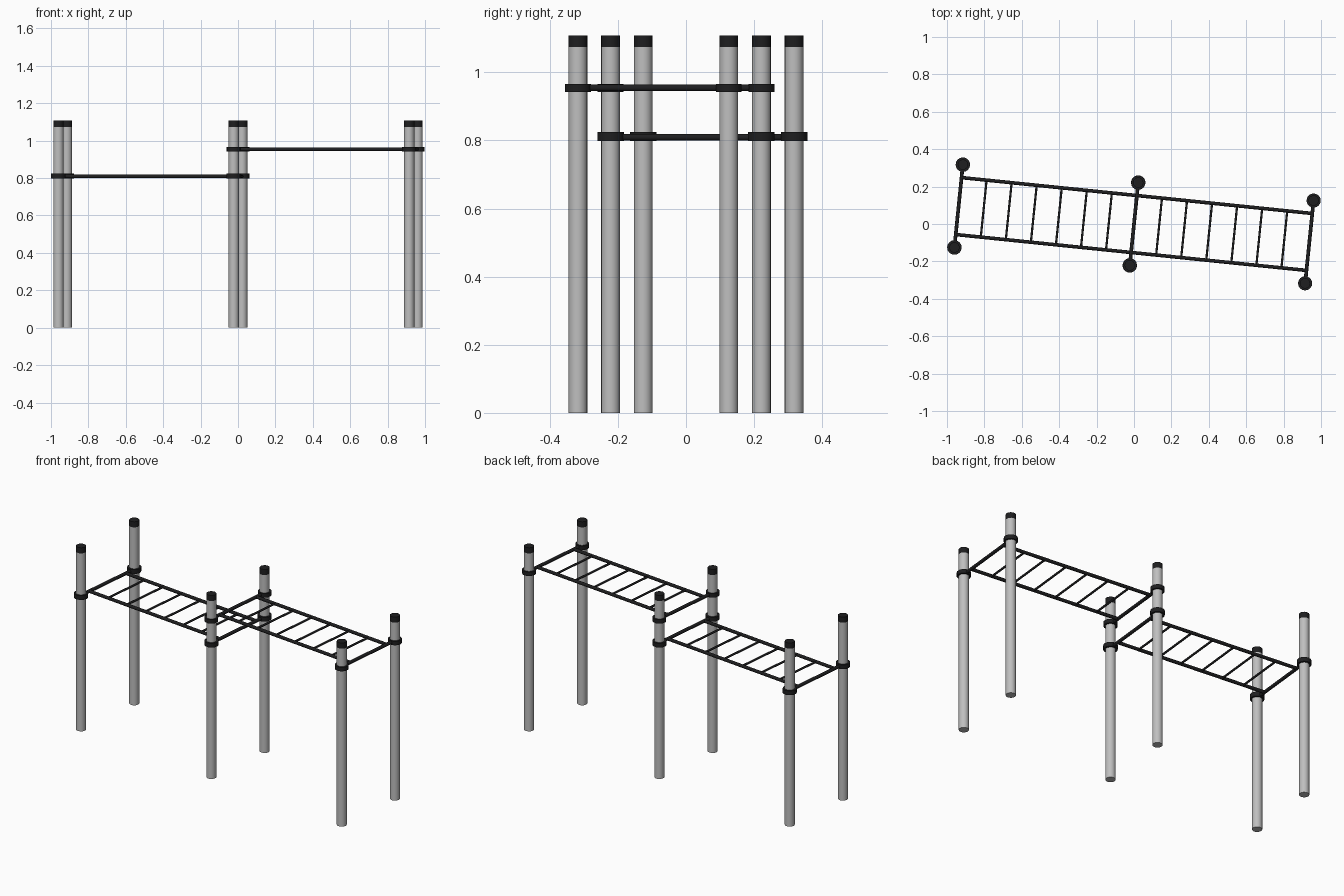
import bpy, math
from mathutils import Vector, Matrix

if "Cube" in bpy.data.objects:
    bpy.data.objects.remove(bpy.data.objects["Cube"])

SPAN = 0.9425          # distance between post pairs
HALF = 0.2225          # half distance across a post pair
RAIL = 0.153           # half distance between the long rails
POST_R, TOP, CAP_Z = 0.0275, 1.108, 1.074
TURN = Matrix.Rotation(math.radians(-5.84), 4, 'Z')


def material(name, rgb):
    m = bpy.data.materials.new(name)
    m.diffuse_color = (*rgb, 1)
    m.use_nodes = True
    m.node_tree.nodes["Principled BSDF"].inputs["Base Color"].default_value = m.diffuse_color
    return m


GREY = material("galvanised grey", (0.52, 0.52, 0.52))
BLACK = material("matt black", (0.013, 0.013, 0.014))


def bar(name, a, b, radius, mat, sides=12):
    """Smooth round bar between two points given in the frame's own axes."""
    a, b = TURN @ Vector(a), TURN @ Vector(b)
    d = b - a
    bpy.ops.mesh.primitive_cylinder_add(
        vertices=sides, radius=radius, depth=d.length, location=(a + b) / 2,
        rotation=d.to_track_quat('Z', 'Y').to_euler())
    ob = bpy.context.object
    ob.name = name
    ob.data.materials.append(mat)
    bpy.ops.object.shade_smooth_by_angle(angle=math.radians(40))
    return ob


# Upright posts with black caps
for u in (-SPAN, 0, SPAN):
    for v in (-HALF, HALF):
        bar("post", (u, v, 0), (u, v, CAP_Z), POST_R, GREY, 20)
        bar("post_cap", (u, v, CAP_Z), (u, v, TOP), POST_R, BLACK, 20)


def ladder(u0, z, collar_r, collar_low, collar_high):
    """One horizontal ladder from u0 to u0 + SPAN."""
    for u in (u0, u0 + SPAN):
        bar("end_bar", (u, -HALF, z), (u, HALF, z), 0.0098, BLACK)
        for v in (-HALF, HALF):
            bar("clamp_collar", (u, v, collar_low), (u, v, collar_high),
                collar_r, BLACK, 16)
    for v in (-RAIL, RAIL):
        bar("side_rail", (u0, v, z), (u0 + SPAN, v, z), 0.0095, BLACK)
    for i in range(1, 7):
        u = u0 + SPAN * i / 7
        bar("rung", (u, -RAIL, z), (u, RAIL, z), 0.0062, BLACK, 10)


ladder(-SPAN, 0.809, 0.039, 0.798, 0.824)   # lower ladder
ladder(0, 0.954, 0.038, 0.942, 0.966)       # upper ladder
